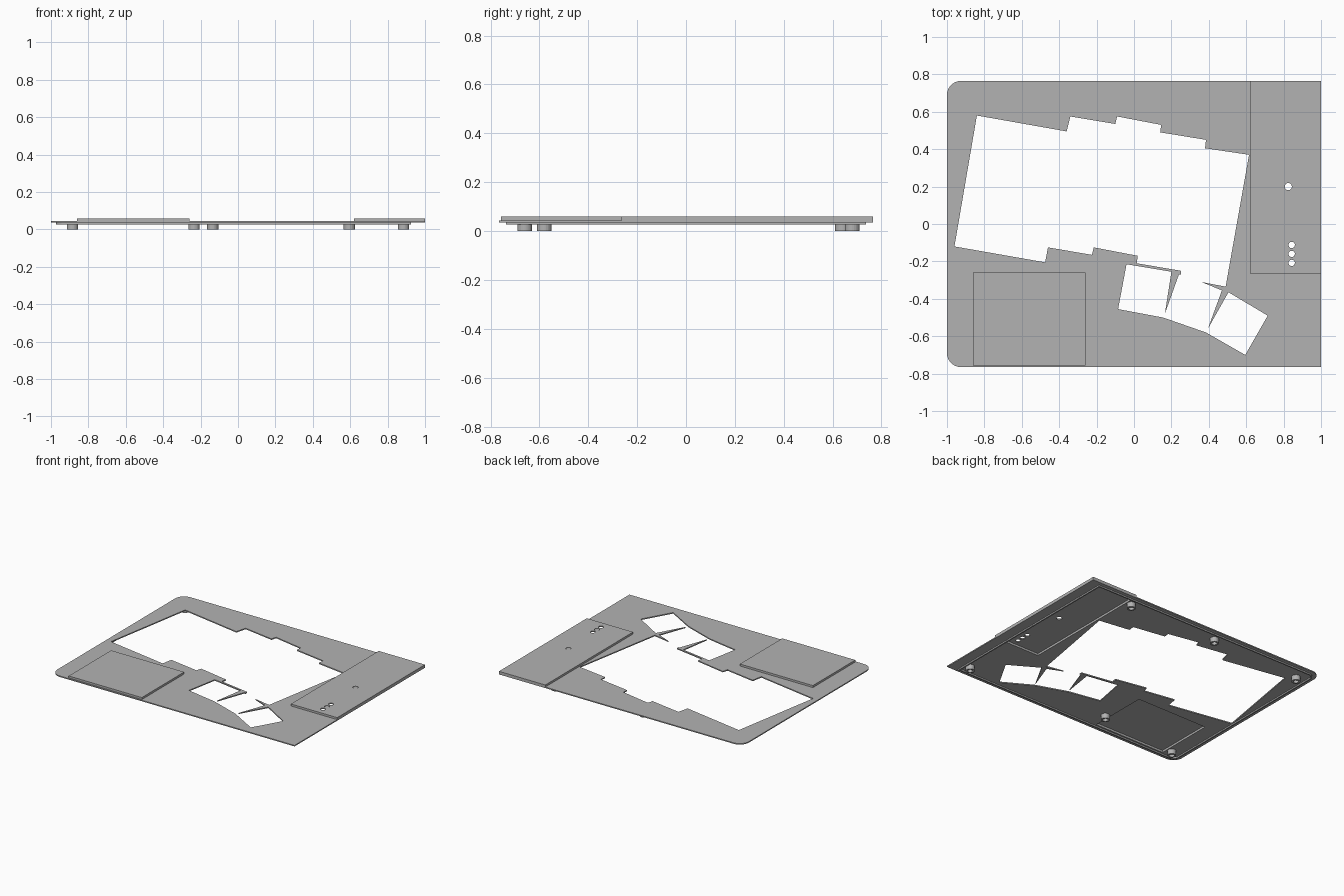
import bpy, bmesh, math

cube = bpy.data.objects.get("Cube")
if cube:
    bpy.data.objects.remove(cube, do_unlink=True)

grey = bpy.data.materials.new("mid_grey")
grey.use_nodes = True
grey.diffuse_color = (0.45, 0.45, 0.45, 1)
grey.node_tree.nodes["Principled BSDF"].inputs["Base Color"].default_value = grey.diffuse_color


def rect(x0, x1, y0, y1, radius=0):
    """Rectangle outline, with its two -x corners optionally rounded."""
    if not radius:
        return [(x0, y0), (x1, y0), (x1, y1), (x0, y1)]
    pts = [(x1, y0), (x1, y1)]
    for cy, start in ((y1 - radius, 90), (y0 + radius, 180)):
        for i in range(9):
            a = math.radians(start + 90 * i / 8)
            pts.append((x0 + radius + radius * math.cos(a), cy + radius * math.sin(a)))
    return pts


def circle(x, y, r, n=24):
    return [(x + r * math.cos(math.tau * i / n), y + r * math.sin(math.tau * i / n))
            for i in range(n)]


def slab(name, outlines, z0, z1):
    """Flat extruded layer; outlines after the first cut holes."""
    curve = bpy.data.curves.new(name, "CURVE")
    curve.dimensions = "2D"
    curve.fill_mode = "BOTH"
    curve.extrude = (z1 - z0) / 2
    for pts in outlines:
        spline = curve.splines.new("POLY")
        spline.points.add(len(pts) - 1)
        for p, (x, y) in zip(spline.points, pts):
            p.co = (x, y, 0, 1)
        spline.use_cyclic_u = True
    temp = bpy.data.objects.new(name + "_outline", curve)
    bpy.context.collection.objects.link(temp)
    bpy.context.view_layer.update()
    graph = bpy.context.evaluated_depsgraph_get()
    mesh = bpy.data.meshes.new_from_object(temp.evaluated_get(graph))
    bpy.data.objects.remove(temp, do_unlink=True)
    bm = bmesh.new()
    bm.from_mesh(mesh)
    bmesh.ops.remove_doubles(bm, verts=bm.verts, dist=0.00005)
    bmesh.ops.translate(bm, verts=bm.verts, vec=(0, 0, (z0 + z1) / 2))
    bmesh.ops.recalc_face_normals(bm, faces=bm.faces)
    for f in bm.faces:
        f.smooth = False
    bm.to_mesh(mesh)
    bm.free()
    mesh.materials.clear()
    mesh.materials.append(grey)
    obj = bpy.data.objects.new(name, mesh)
    bpy.context.collection.objects.link(obj)
    return obj


# Stepped key field and angled thumb cluster, one continuous opening
key_opening = [
    (-.84, .58), (-.36, .495), (-.34, .575), (-.10, .535), (-.09, .575),
    (.145, .53), (.14, .49), (.385, .45), (.38, .405), (.615, .37),
    (.49, -.335), (.36, -.31), (.47, -.355), (.395, -.56), (.505, -.365),
    (.715, -.49), (.595, -.70), (.385, -.58), (.155, -.50), (-.085, -.455),
    (-.04, -.215), (.20, -.255), (.165, -.48), (.24, -.27), (.25, -.27),
    (.25, -.25), (.015, -.21), (.02, -.17), (-.215, -.125), (-.225, -.165),
    (-.46, -.125), (-.475, -.205), (-.96, -.12)]

PLATE_LOW, PLATE_TOP, CAP_LOW, CAP_TOP = .036, .044, .051, .059

# Raised covers, hollow underneath
side_lid = rect(.62, 1, -.265, .765)
side_pocket = rect(.63, .91, -.255, .72)
palm_lid = rect(-.86, -.26, -.757, -.26)
palm_pocket = rect(-.85, -.27, -.715, -.27)
side_holes = [circle(.825, .2, .019)] + [circle(.843, y, .017) for y in (-.112, -.16, -.208)]

slab("top_plate", [rect(-1, 1, -.765, .765, .075), key_opening, side_pocket, palm_pocket],
     PLATE_LOW, PLATE_TOP)
for name, lid, pocket, holes in (("side_cover", side_lid, side_pocket, side_holes),
                                 ("palm_cover", palm_lid, palm_pocket, [])):
    slab(name + "_wall", [lid, pocket], PLATE_TOP, CAP_LOW)
    slab(name + "_cap", [lid] + holes, CAP_LOW, CAP_TOP)

# Locating rim under the plate
slab("under_rim", [rect(-.972, .925, -.737, .737, .05), rect(-.962, .915, -.727, .727, .04)],
     .026, PLATE_LOW)

# Hollow screw posts
posts = [(-.885, .64), (-.135, .68), (.595, .68), (-.885, -.66), (-.235, -.58), (.885, -.66)]
for i, (x, y) in enumerate(posts):
    slab(f"post_{i + 1}", [circle(x, y, .03), circle(x, y, .018)], 0, PLATE_LOW)
